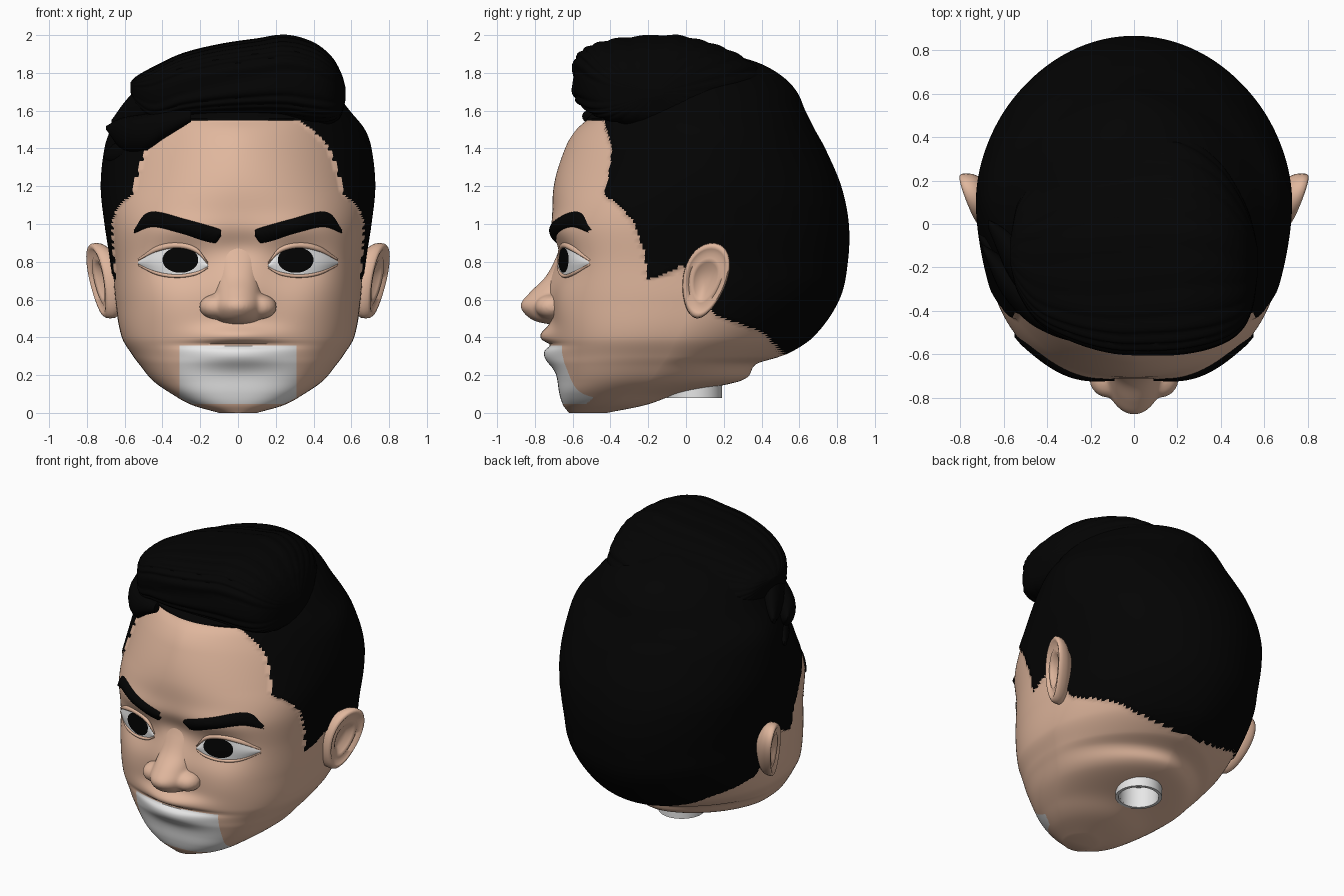
import bpy, bmesh, math
from math import sin, cos, pi, exp

if "Cube" in bpy.data.objects:
    bpy.data.objects.remove(bpy.data.objects["Cube"])


def material(name, rgb):
    m = bpy.data.materials.new(name)
    m.diffuse_color = (*rgb, 1)
    m.use_nodes = True
    m.node_tree.nodes["Principled BSDF"].inputs["Base Color"].default_value = m.diffuse_color
    return m


SKIN = material("skin", (0.75, 0.475, 0.34))
BLACK = material("hair_black", (0.001, 0.001, 0.001))
WHITE = material("pale_grey", (0.80, 0.80, 0.80))


def lookup(table, t, smooth=True):
    """Interpolate table rows (key, values...) at key t."""
    t = min(max(t, table[0][0]), table[-1][0])
    i = 0
    while i < len(table) - 2 and t > table[i + 1][0]:
        i += 1
    a, b = table[i], table[i + 1]
    p, q = table[max(i - 1, 0)], table[min(i + 2, len(table) - 1)]
    h = b[0] - a[0]
    u = (t - a[0]) / h
    out = []
    for k in range(1, len(a)):
        if not smooth:
            out.append(a[k] + (b[k] - a[k]) * u)
            continue
        m0 = (b[k] - p[k]) / (b[0] - p[0]) * h
        m1 = (q[k] - a[k]) / (q[0] - a[0]) * h
        out.append((2*u**3 - 3*u*u + 1) * a[k] + (u**3 - 2*u*u + u) * m0
                   + (3*u*u - 2*u**3) * b[k] + (u**3 - u*u) * m1)
    return out


def finish(name, bm, mats, angle=50):
    me = bpy.data.meshes.new(name)
    bm.to_mesh(me)
    bm.free()
    for m in mats:
        me.materials.append(m)
    for p in me.polygons:
        p.use_smooth = True
    me.set_sharp_from_angle(angle=math.radians(angle))
    ob = bpy.data.objects.new(name, me)
    bpy.context.collection.objects.link(ob)
    return ob


def loft_bm(rings):
    bm = bmesh.new()
    vs = [[bm.verts.new(p) for p in r] for r in rings]
    n = len(vs[0])
    for a, b in zip(vs, vs[1:]):
        for j in range(n):
            bm.faces.new((a[j], a[(j + 1) % n], b[(j + 1) % n], b[j]))
    bm.faces.new(vs[0])
    bm.faces.new(vs[-1])
    bmesh.ops.recalc_face_normals(bm, faces=bm.faces)
    return bm


def power(v, e):
    return math.copysign(abs(v) ** e, v)


def clamp(v):
    return min(max(v, 0), 1)


# Head sections: height, half width, front y, widest y, back y, front squareness
HEAD = [(0, .10, -.62, -.52, -.42, 2.2), (.04, .24, -.65, -.42, -.22, 2.5),
        (.10, .35, -.67, -.33, -.04, 2.7), (.17, .45, -.68, -.2, .29, 2.7),
        (.26, .525, -.69, -.13, .375, 2.7), (.30, .555, -.69, -.10, .50, 2.7),
        (.40, .615, -.70, -.05, .66, 2.7), (.60, .65, -.70, .05, .80, 2.8),
        (.80, .665, -.70, .08, .845, 2.8), (1.0, .695, -.705, .10, .85, 2.6),
        (1.2, .715, -.70, .10, .81, 2.0), (1.4, .695, -.64, .10, .725, 1.75),
        (1.5, .66, -.58, .10, .67, 1.75), (1.6, .58, -.47, .08, .62, 2),
        (1.7, .50, -.42, .06, .575, 2), (1.78, .42, -.37, .05, .50, 2),
        (1.85, .30, -.28, .05, .38, 2), (1.9, .12, -.1, .05, .22, 2)]
# Face relief: x, z, spread x, spread z, depth (negative is outward)
RELIEF = [(0, .305, .17, .045, -.06), (0, .41, .14, .035, -.065),
          (0, .36, .18, .012, .03), (.31, .80, .13, .08, .05),
          (-.31, .80, .13, .08, .05), (.40, .56, .12, .10, -.015),
          (-.40, .56, .12, .10, -.015), (.28, .98, .16, .05, -.02),
          (-.28, .98, .16, .05, -.02), (0, .87, .09, .06, .03),
          (0, .63, .10, .09, -.045)]


def relief(x, z):
    return sum(d * exp(-((x - a) / sx) ** 2 / 2 - ((z - b) / sz) ** 2 / 2)
               for a, b, sx, sz, d in RELIEF)


def front(x, z):
    """y of the face surface at x, z."""
    w, yf, yc, yb, n = lookup(HEAD, z)
    r = max(0, 1 - abs(x / w) ** n) ** (1 / n)
    return yc + (yf - yc) * r + relief(x, z) * r


# Hairline: front limit by height, lower limit by depth
EDGE = [(.70, -.20), (.85, -.22), (1.0, -.27), (1.1, -.35), (1.15, -.43),
        (1.3, -.40), (1.4, -.39), (1.5, -.42), (1.56, -.43)]
NAPE = [(-.2, .71), (-.1, .735), (-.03, .775), (0, .78), (.15, .52), (.4, .43), (.55, .28), (.9, .25)]


def is_hair(y, z):
    if z > 1.55:
        return True
    return y > lookup(EDGE, z, False)[0] and z > lookup(NAPE, y, False)[0]


# Head with raised hair cap and pale chin patch
rings = []
SEG = 260
for i in range(201):
    z = .3 * i / 50 if i < 50 else .3 + 1.6 * (i - 50) / 150
    w, yf, yc, yb, n = lookup(HEAD, z)
    nb = 2 - .3 * clamp((.7 - z) / .4) - .2 * clamp((z - 1.1) / .4)
    ring = []
    for j in range(SEG):
        c, s = cos(2 * pi * j / SEG), sin(2 * pi * j / SEG)
        if s < 0:
            x, r = w * power(c, 2 / n), abs(s) ** (2 / n)
            y = yc + (yf - yc) * r + relief(x, z) * r
        else:
            x, y = w * power(c, 2 / nb), yc + (yb - yc) * s ** (2 / nb)
        if is_hair(y, z):
            x, y = x + .012 * c, y + .012 * s
        ring.append((x, y, z))
    rings.append(ring)
bm = loft_bm(rings)
for co, no in (((.31, 0, 0), (1, 0, 0)), ((-.31, 0, 0), (1, 0, 0)), ((0, 0, .357), (0, 0, 1))):
    fs = [f for f in bm.faces if f.calc_center_median().y < -.3 and f.calc_center_median().z < .5]
    geom = list({e for f in fs for e in f.edges}) + list({v for f in fs for v in f.verts}) + fs
    bmesh.ops.bisect_plane(bm, geom=geom, plane_co=co, plane_no=no)
socket = []
for f in bm.faces:
    c = f.calc_center_median()
    if is_hair(c.y, c.z):
        f.material_index = 1
    elif abs(c.x) < .31 and .05 < c.z < .357 and c.y < -.36 - 1.1 * max(0, .2 - c.z):
        f.material_index = 2
    elif c.z < .3 and math.hypot(c.x, c.y - .045) < .132:
        socket.append(f)
bmesh.ops.delete(bm, geom=socket, context='FACES')
finish("head", bm, [SKIN, BLACK, WHITE])

# Swept top hair, lofted across x: x, bottom z, top z, front y, back y
TOP = [(-.57, 1.70, 1.75, -.18, -.08), (-.54, 1.61, 1.78, -.30, .08),
       (-.45, 1.52, 1.83, -.44, .22), (-.30, 1.54, 1.90, -.53, .35),
       (-.10, 1.55, 1.95, -.59, .43), (.10, 1.55, 1.98, -.60, .44),
       (.25, 1.54, 2.0, -.59, .40), (.40, 1.52, 1.96, -.55, .28),
       (.50, 1.53, 1.88, -.48, .12), (.55, 1.58, 1.79, -.37, -.02),
       (.57, 1.66, 1.72, -.22, -.12)]
rings = []
for i in range(61):
    x = -.57 * cos(pi * i / 60)
    zb, zt, yf, yb = lookup(TOP, x)
    ring = []
    for j in range(180):
        p = 2 * pi * j / 180
        k = .985 + .03 * abs(sin(13 * p + 2.5 * x + .5 * sin(5 * p)))
        e = .88 if cos(p) > 0 else .88 - .28 * abs(cos(p))
        y = (yf + yb) / 2 + (yb - yf) / 2 * k * power(cos(p), e)
        z = (zb + zt) / 2 + (zt - zb) / 2 * k * power(sin(p), e)
        ring.append((x, y, z - .14 * max(0, y + .05)))
    rings.append(ring)
finish("top_hair", loft_bm(rings), [BLACK], 70)


def tube(name, pts, mat, steps=24, seg=16):
    """Tapered tube running across x; points are x, y, z, radius."""
    rs = []
    for i in range(steps + 1):
        x = pts[0][0] + (pts[-1][0] - pts[0][0]) * i / steps
        y, z, r = lookup(pts, x)
        r = max(r, .003)
        rs.append([(x, y + r * cos(2 * pi * j / seg), z + r * sin(2 * pi * j / seg))
                   for j in range(seg)])
    return finish(name, loft_bm(rs), [mat], 70)


# Locks on the parting side
tube("side_lock_middle", [(-.70, -.10, 1.51, .008), (-.62, -.22, 1.48, .08), (-.5, -.34, 1.48, .10),
                          (-.38, -.44, 1.53, .07), (-.25, -.52, 1.57, .03)], BLACK)
tube("side_lock_lower", [(-.71, -.06, 1.36, .015), (-.64, -.15, 1.38, .055), (-.52, -.30, 1.42, .03)], BLACK)
tube("side_lock_upper", [(-.67, 0, 1.53, .02), (-.58, -.13, 1.57, .10), (-.45, -.28, 1.66, .12),
                         (-.3, -.4, 1.7, .08)], BLACK)


def strip(name, x0, x1, low, high, depth, mat, nu=36, nv=12):
    """Sheet between two height curves, facing forward."""
    bm = bmesh.new()
    g = []
    for i in range(nu + 1):
        x = x0 + (x1 - x0) * i / nu
        a, b = low(abs(x)), high(abs(x))
        g.append([bm.verts.new((x, depth(x, a + (b - a) * j / nv, j / nv), a + (b - a) * j / nv))
                  for j in range(nv + 1)])
    for a, b in zip(g, g[1:]):
        for j in range(nv):
            bm.faces.new((a[j], b[j], b[j + 1], a[j + 1]))
    bm.normal_update()
    if sum(f.normal.y for f in bm.faces) > 0:
        bmesh.ops.reverse_faces(bm, faces=bm.faces)
    return finish(name, bm, [mat])


EYE_LOW = [(.16, .775), (.22, .745), (.32, .73), (.43, .745), (.53, .79)]
EYE_HIGH = [(.16, .785), (.22, .85), (.32, .877), (.43, .858), (.53, .80)]
BROW_LOW = [(.09, .935), (.12, .895), (.30, .945), (.45, .98), (.55, .95)]
BROW_HIGH = [(.09, .97), (.12, .985), (.28, 1.03), (.44, 1.07), (.50, 1.05), (.55, .97)]
eye_low = lambda x: lookup(EYE_LOW, x)[0]
eye_high = lambda x: lookup(EYE_HIGH, x)[0]


def eye_y(x, z):
    a, b = eye_low(abs(x)), eye_high(abs(x))
    v = clamp((z - a) / (b - a))
    return front(x, z) - .006 - .02 * sin(pi * v) * max(0, 1 - ((abs(x) - .34) / .2) ** 2)


def iris_arc(x):
    return .068 * math.sqrt(max(0, 1 - ((x - .305) / .095) ** 2))


def ellipsoid(bm, pos, rad):
    for v in bmesh.ops.create_uvsphere(bm, u_segments=28, v_segments=16, radius=1)["verts"]:
        v.co = [p + c * r for p, c, r in zip(pos, v.co, rad)]


# Ear dish: ring scale, outward height
EAR = [(.03, -.015), (.3, -.012), (.48, .012), (.6, .022), (.72, .012), (.84, .03),
       (.92, .033), (.98, .022), (1, 0), (.98, -.028), (.9, -.05), (.7, -.08), (.5, -.12)]

for s, side in ((1, "left"), (-1, "right")):
    # Eyes, irises and lids
    strip(side + "_eye", s * .16, s * .53, eye_low, eye_high, lambda x, z, v: eye_y(x, z), WHITE)
    strip(side + "_iris", s * .211, s * .399, lambda x: max(eye_low(x), .81 - iris_arc(x)),
          lambda x: min(eye_high(x), .81 + iris_arc(x)), lambda x, z, v: eye_y(x, z) - .006, BLACK)
    for lid, curve, r in (("upper", EYE_HIGH, .015), ("lower", EYE_LOW, .009)):
        up = .010 if lid == "upper" else -.006
        pts = [(s * x, front(x, z) - .006, z + up, r if .17 < x < .5 else .005) for x, z in curve]
        tube(f"{side}_{lid}_lid", sorted(pts), SKIN)
    # Eyebrows
    strip(side + "_eyebrow", s * .09, s * .55, lambda x: lookup(BROW_LOW, x)[0],
          lambda x: lookup(BROW_HIGH, x)[0],
          lambda x, z, v: front(x, z) + .006 - .024 * sin(pi * v) ** .6 if 0 < v < 1
          else front(x, z) + .006, BLACK)
    # Ears
    rings = []
    for k, h in EAR:
        ring = []
        for j in range(40):
            p = 2 * pi * j / 40
            v = .2 * k * sin(p)
            u = k * cos(p) * (.118 + .024 * sin(p)) + .2 * v
            ring.append((s * (.715 + .35 * u + .12 * v + h), .10 + u, .70 + v))
        rings.append(ring)
    finish(side + "_ear", loft_bm(rings), [SKIN], 80)
    bm = bmesh.new()
    ellipsoid(bm, (s * .665, .015, .69), (.03, .03, .045))
    finish(side + "_ear_flap", bm, [SKIN])

# Nose with nostril wings, fused and smoothed: height, half width, front y
NOSE = [(.47, .06, -.73), (.485, .11, -.80), (.53, .14, -.86), (.575, .145, -.877),
        (.64, .13, -.825), (.72, .115, -.745), (.82, .105, -.69), (.90, .08, -.66)]
rings = []
for i in range(37):
    z = .47 + .43 * i / 36
    w, yf = lookup(NOSE, z)
    rings.append([(w * cos(2 * pi * j / 40), -.64 + (-.64 - yf) * sin(2 * pi * j / 40), z)
                  for j in range(40)])
bm = loft_bm(rings)
for s in (1, -1):
    ellipsoid(bm, (s * .118, -.71, .562), (.088, .09, .066))
nose = finish("nose", bm, [SKIN], 80)
fuse = nose.modifiers.new("fuse", 'REMESH')
fuse.mode, fuse.voxel_size, fuse.use_smooth_shade = 'VOXEL', .01, True
soften = nose.modifiers.new("soften", 'SMOOTH')
soften.factor, soften.iterations = .5, 12

# Hollow neck ring
rings = [[(r * cos(2 * pi * j / 48), .045 + r * sin(2 * pi * j / 48), z) for j in range(48)]
         for r, z in ((.145, .24), (.145, .08), (.125, .08), (.125, .22))]
finish("neck_ring", loft_bm(rings), [WHITE], 40)
